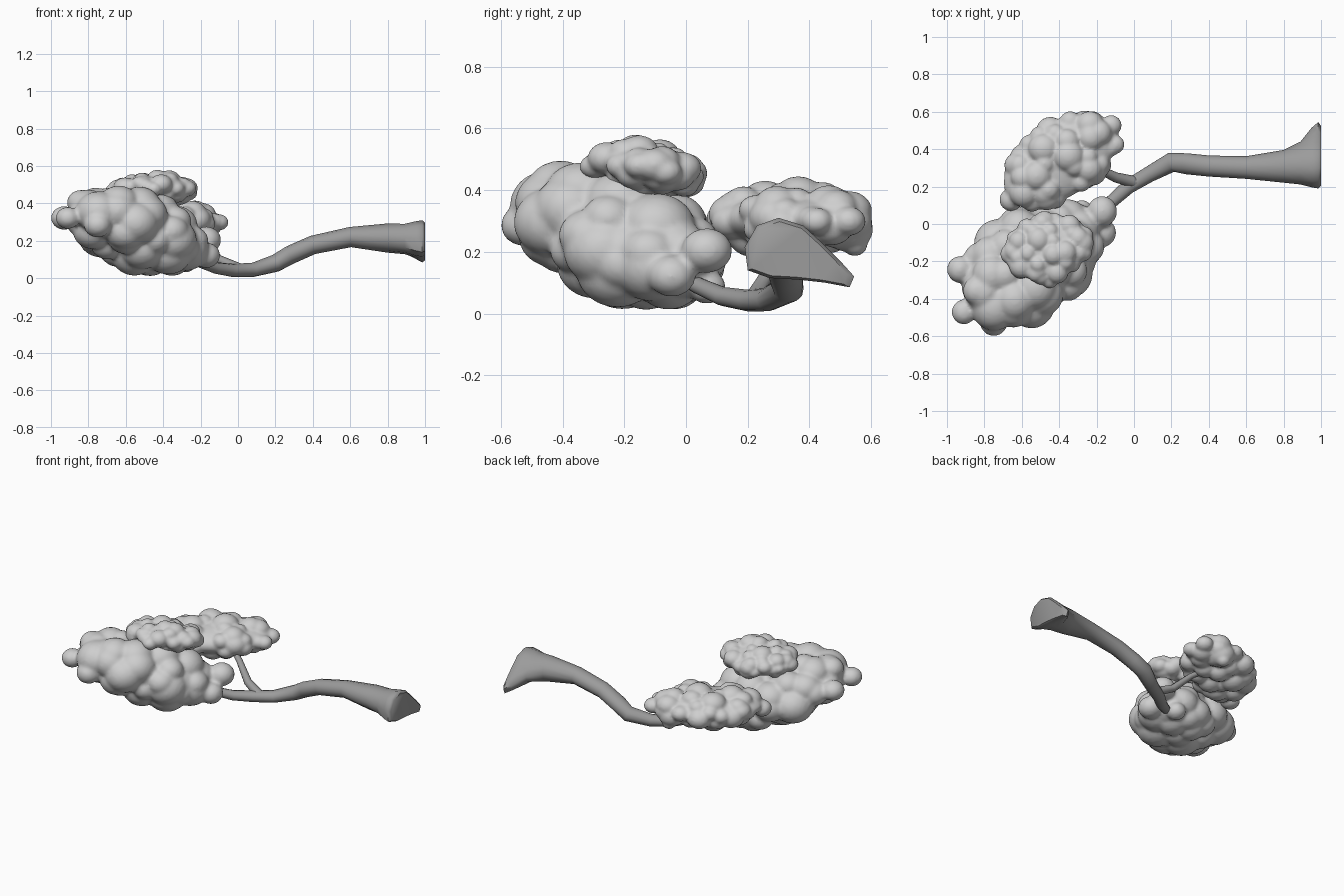
import bpy, bmesh, math, random
from mathutils import Vector, Matrix, Euler

cube = bpy.data.objects.get("Cube")
if cube:
    bpy.data.objects.remove(cube, do_unlink=True)


def material(name, value):
    mat = bpy.data.materials.new(name)
    mat.use_nodes = True
    colour = (value, value, value, 1)
    mat.diffuse_color = colour
    mat.node_tree.nodes["Principled BSDF"].inputs["Base Color"].default_value = colour
    return mat


BARK = material("bark grey", 0.33)
LEAF = material("foliage light grey", 0.62)


def finish(name, bm, mat):
    mesh = bpy.data.meshes.new(name)
    bmesh.ops.recalc_face_normals(bm, faces=bm.faces)
    bm.to_mesh(mesh)
    bm.free()
    mesh.materials.append(mat)
    obj = bpy.data.objects.new(name, mesh)
    bpy.context.collection.objects.link(obj)
    return obj


def limb(name, path, extra_rings=(), sides=12):
    """Loft rings along a path of (x, y, z, radius), then any extra rings."""
    bm = bmesh.new()
    points = [Vector(p[:3]) for p in path]
    rings = []
    for i, p in enumerate(points):
        tangent = (points[min(i + 1, len(points) - 1)] - points[max(i - 1, 0)]).normalized()
        side = Vector((0, 0, 1)).cross(tangent).normalized()
        up = tangent.cross(side)
        ring = []
        for k in range(sides):
            a = math.tau * k / sides
            ring.append(p + path[i][3] * (1.12 * math.cos(a) * side + math.sin(a) * up))
        rings.append(ring)
    # extra rings blend the last round section into a (y, z) outline
    last = rings[-1]
    for x, blend, outline in extra_rings:
        rings.append([Vector((x, q.y, q.z)).lerp(Vector((x, y, z)), blend)
                      for q, (y, z) in zip(last, outline)])
    loops = [[bm.verts.new(v) for v in ring] for ring in rings]
    for a, b in zip(loops, loops[1:]):
        for k in range(sides):
            n = (k + 1) % sides
            bm.faces.new((a[k], a[n], b[n], b[k]))
    bm.faces.new(loops[0])
    bm.faces.new(loops[-1])
    obj = finish(name, bm, BARK)
    bpy.ops.object.select_all(action='DESELECT')
    obj.select_set(True)
    bpy.context.view_layer.objects.active = obj
    bpy.ops.object.shade_smooth_by_angle(angle=math.radians(50))
    return obj


def foliage(name, low, high, axes, turn, count, bump, seed, voxel, lobes=()):
    """Puffy clump: a core ellipsoid studded with bumps, fitted to a box."""
    rng = random.Random(seed)
    low, high = Vector(low), Vector(high)
    centre = (low + high) / 2
    frame = Matrix.Translation(centre) @ Euler(turn).to_matrix().to_4x4()
    bm = bmesh.new()
    bmesh.ops.create_icosphere(bm, subdivisions=4, radius=1,
                               matrix=frame @ Matrix.Diagonal((*axes, 1)))
    for i in range(count):
        z = 1 - 2 * (i + 0.5) / count
        a = i * math.pi * (3 - math.sqrt(5)) + rng.uniform(-0.3, 0.3)
        r = math.sqrt(1 - z * z)
        spot = Vector((r * math.cos(a) * axes[0], r * math.sin(a) * axes[1], z * axes[2]))
        size = rng.uniform(*bump)
        # larger bumps sit deeper, which keeps the relief shallow
        spot *= rng.uniform(0.92, 1.0) - 0.6 * size / axes[0]
        bmesh.ops.create_icosphere(bm, subdivisions=3, radius=size,
                                   matrix=frame @ Matrix.Translation(spot))
    for x, y, z, r in lobes:
        bmesh.ops.create_icosphere(bm, subdivisions=3, radius=r,
                                   matrix=Matrix.Translation((x, y, z)))
    # fit the clump exactly to its box
    for axis in range(3):
        values = [v.co[axis] for v in bm.verts]
        lo, hi = min(values), max(values)
        scale = (high[axis] - low[axis]) / (hi - lo)
        for v in bm.verts:
            v.co[axis] = low[axis] + (v.co[axis] - lo) * scale
    obj = finish(name, bm, LEAF)
    remesh = obj.modifiers.new("merge", 'REMESH')
    remesh.mode = 'VOXEL'
    remesh.voxel_size = voxel
    remesh.use_smooth_shade = True
    soften = obj.modifiers.new("soften", 'SMOOTH')
    soften.factor = 0.5
    soften.iterations = 4
    return obj


# Trunk with a flared, lopsided root end
root = [(.545, .12), (.5, .17), (.44, .23), (.38, .285), (.3, .31), (.23, .285),
        (.19, .215), (.2, .14), (.27, .115), (.36, .11), (.45, .1), (.53, .085)]
rim = [(.33 + (y - .33) * .9, .19 + (z - .19) * .9) for y, z in root]
limb("trunk",
     [(-.42, -.14, .22, .02), (-.22, .04, .09, .027), (-.12, .12, .055, .031),
      (-.03, .2, .042, .035), (.08, .265, .045, .038), (.2, .33, .08, .047),
      (.28, .322, .125, .05), (.4, .31, .178, .05), (.6, .302, .22, .054),
      (.8, .308, .215, .078)],
     [(.89, .3, root), (.95, .8, root), (.985, 1, root), (1, 1, rim)])

# Branches leading to the two smaller clumps
limb("back_branch",
     [(-.34, .36, .3, .015), (-.2, .3, .2, .019), (-.1, .25, .1, .024),
      (.02, .22, .045, .03)], sides=8)
limb("upper_branch",
     [(-.45, -.13, .46, .014), (-.36, -.08, .3, .017), (-.24, .02, .1, .02)], sides=8)

# Foliage clumps
foliage("large_foliage", (-1, -.6, .012), (-.09, .15, .495), (.42, .25, .165),
        (-.2, .35, .56), 46, (.08, .13), 4, .012,
        [(-.91, -.48, .33, .065), (-.75, -.53, .29, .075), (-.84, -.37, .42, .075),
         (-.93, -.26, .33, .07), (-.6, -.44, .25, .11), (-.17, .04, .2, .08),
         (-.17, -.07, .11, .075), (-.7, -.42, .37, .12), (-.28, .04, .07, .06),
         (-.35, -.28, .2, .13)])
foliage("back_foliage", (-.72, .065, .17), (-.05, .607, .445), (.33, .19, .1),
        (0, 0, .6), 52, (.05, .085), 8, .01,
        [(-.64, .13, .27, .06), (-.12, .52, .3, .055), (-.1, .42, .3, .05),
         (-.25, .54, .21, .04)])
foliage("upper_foliage", (-.715, -.345, .365), (-.215, .07, .58), (.23, .165, .075),
        (-.25, 0, .2), 50, (.035, .065), 15, .009,
        [(-.66, -.17, .46, .05), (-.27, -.08, .46, .05), (-.45, -.3, .48, .045)])
